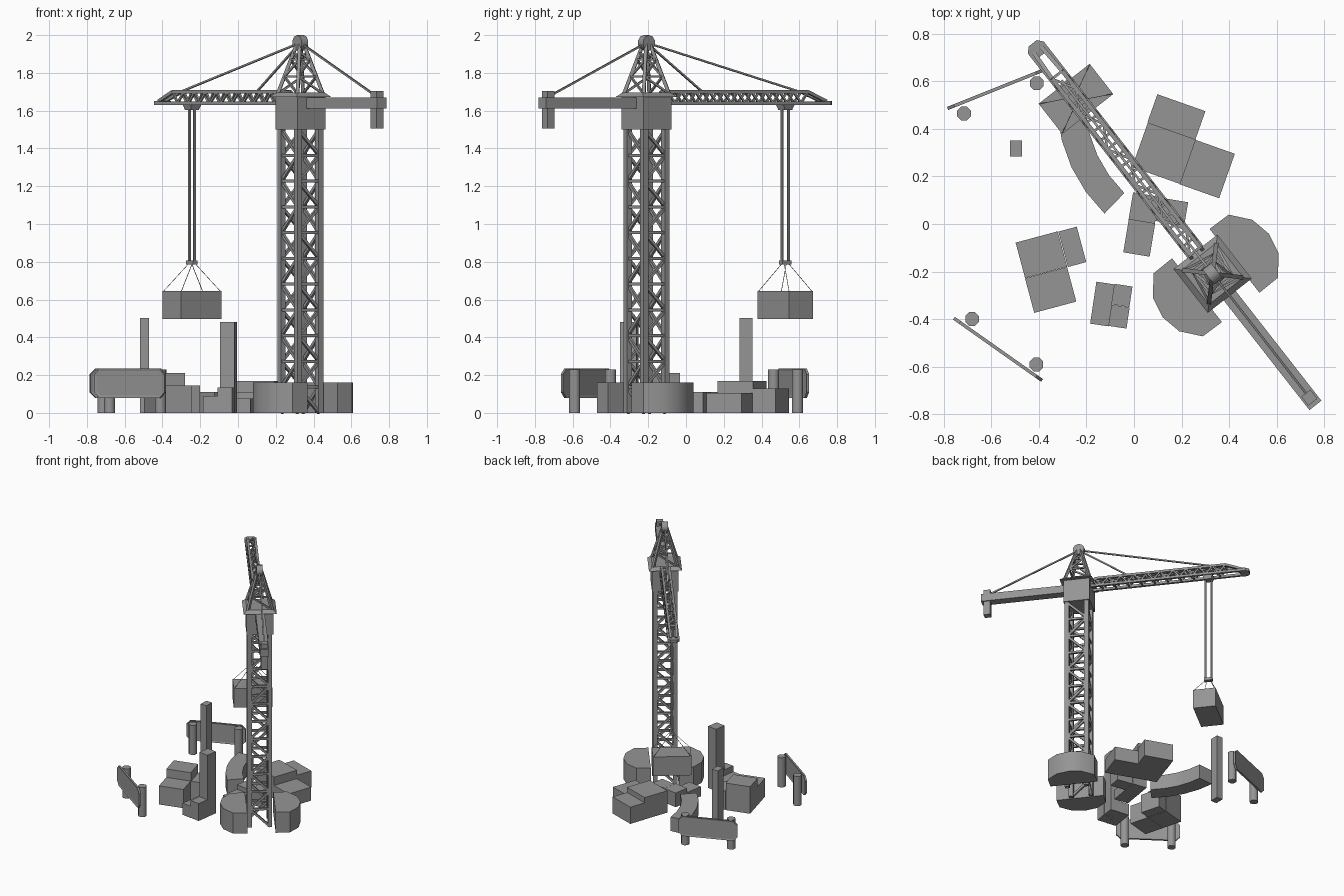
import bpy, bmesh, math
from mathutils import Matrix, Vector

if "Cube" in bpy.data.objects:
    bpy.data.objects.remove(bpy.data.objects["Cube"])

# Crane frame: local +x runs along the jib
CRANE = Matrix.Translation((0.330, -0.209, 0)) @ Matrix.Rotation(math.radians(128), 4, 'Z')
WORLD = Matrix.Translation((0.004, -0.003, 0))

GREY = bpy.data.materials.new("dark_grey")
GREY.diffuse_color = (0.3, 0.3, 0.3, 1)
GREY.use_nodes = True
GREY.node_tree.nodes["Principled BSDF"].inputs["Base Color"].default_value = GREY.diffuse_color


def finish(bm, name, mat=WORLD, smooth=None):
    bmesh.ops.recalc_face_normals(bm, faces=bm.faces)
    me = bpy.data.meshes.new(name)
    bm.to_mesh(me)
    bm.free()
    me.transform(mat)
    me.materials.append(GREY)
    ob = bpy.data.objects.new(name, me)
    bpy.context.collection.objects.link(ob)
    if smooth:
        bpy.ops.object.select_all(action='DESELECT')
        ob.select_set(True)
        bpy.context.view_layer.objects.active = ob
        bpy.ops.object.shade_smooth_by_angle(angle=math.radians(smooth))
    return ob


def add_beam(bm, a, b, t):
    a, b = Vector(a), Vector(b)
    d = b - a
    up = Vector((0, 0, 1)) if math.hypot(d.x, d.y) > 1e-4 else Vector((1, 0, 0))
    z = d.normalized()
    x = up.cross(z).normalized()
    y = z.cross(x)
    m = Matrix((x, y, z)).transposed().to_4x4()
    m.translation = (a + b) / 2
    bmesh.ops.create_cube(bm, size=1, matrix=m @ Matrix.Diagonal((t, t, d.length, 1)))


def beams(name, items, mat=CRANE):
    bm = bmesh.new()
    for a, b, t in items:
        add_beam(bm, a, b, t)
    return finish(bm, name, mat)


def block(name, x, y, w, d, z0, z1, angle=0, mat=WORLD):
    bm = bmesh.new()
    m = Matrix.Translation((x, y, (z0 + z1) / 2)) @ Matrix.Rotation(math.radians(angle), 4, 'Z')
    bmesh.ops.create_cube(bm, size=1, matrix=m @ Matrix.Diagonal((w, d, z1 - z0, 1)))
    return finish(bm, name, mat)


def prism(name, pts, z0, z1, mat=WORLD, smooth=None):
    bm = bmesh.new()
    f = bm.faces.new([bm.verts.new((x, y, z0)) for x, y in pts])
    r = bmesh.ops.extrude_face_region(bm, geom=[f])
    bmesh.ops.translate(bm, vec=(0, 0, z1 - z0),
                        verts=[v for v in r['geom'] if isinstance(v, bmesh.types.BMVert)])
    return finish(bm, name, mat, smooth)


def frustum(name, x, half0, half1, z0, z1, mat=CRANE):
    bm = bmesh.new()
    k = math.sqrt(2)
    m = Matrix.Translation((x, 0, (z0 + z1) / 2)) @ Matrix.Rotation(math.pi / 4, 4, 'Z')
    bmesh.ops.create_cone(bm, cap_ends=True, segments=4, radius1=half0 * k, radius2=half1 * k,
                          depth=z1 - z0, matrix=m)
    return finish(bm, name, mat)


def cylinder(name, loc, r, h, n, rot=None, mat=WORLD):
    bm = bmesh.new()
    m = Matrix.Translation(loc) @ (rot or Matrix.Identity(4))
    bmesh.ops.create_cone(bm, cap_ends=True, segments=n, radius1=r, radius2=r, depth=h, matrix=m)
    return finish(bm, name, mat, 50)


CORNERS = [(1, 1), (-1, 1), (-1, -1), (1, -1)]


def lattice(levels, t, first_rung=0):
    """One diagonal and one rung per face between square rings given as (half size, z)."""
    out = []
    for i, ((h0, z0), (h1, z1)) in enumerate(zip(levels, levels[1:])):
        for k in range(4):
            (ax, ay), (bx, by) = CORNERS[k], CORNERS[(k + 1) % 4]
            a0, b0 = (ax * h0, ay * h0, z0), (bx * h0, by * h0, z0)
            a1, b1 = (ax * h1, ay * h1, z1), (bx * h1, by * h1, z1)
            out.append((a0, b1, t) if i % 2 else (b0, a1, t))
            if i >= first_rung:
                out.append((a0, b0, t))
    return out


# Tower mast
H = 0.071
beams("mast_legs", [((x * H, y * H, 0), (x * H, y * H, 1.5), 0.031) for x, y in CORNERS])
beams("mast_bracing", lattice([(H, 1.5 * i / 11) for i in range(12)], 0.016, 1))

# Slewing cab, deck and apex frame
block("cab", 0, 0, 0.188, 0.188, 1.5, 1.672, 0, CRANE)
frustum("cab_deck", 0, 0.117, 0.092, 1.672, 1.695)
beams("apex_legs", [((x * .085, y * .085, 1.69), (x * .014, y * .014, 1.95), 0.018) for x, y in CORNERS])
beams("apex_bracing", lattice([(.085, 1.69), (.06, 1.78), (.036, 1.87), (.025, 1.91)], 0.011, 1))
cylinder("apex_sheave", (0, 0, 1.959), 0.041, 0.045, 10, Matrix.Rotation(math.pi / 2, 4, 'X'), CRANE)

# Jib truss: two bottom chords, two top chords sloping to the tip
BW, TW, ZB, ZT, N = 0.033, 0.027, 1.64, 1.70, 10
X0, X1, XE = 0.12, 1.06, 1.21
chords, web = [], []
step = (X1 - X0) / N
for s in (1, -1):
    chords += [((0.08, s * BW, ZB), (XE - 0.02, s * BW, ZB), 0.018),
               ((X0, s * TW, ZT), (X1, s * TW, ZT), 0.017),
               ((0.08, s * BW, ZB), (X0, s * TW, ZT), 0.015),
               ((X1, s * TW, ZT), (XE - 0.02, s * 0.02, ZB + 0.01), 0.017)]
    for i in range(N):
        x = X0 + step * i
        web += [((x, s * TW, ZT), (x + step / 2, s * BW, ZB), 0.011),
                ((x + step / 2, s * BW, ZB), (x + step, s * TW, ZT), 0.011)]
for i in range(N + 1):
    x = X0 + step * i
    web.append(((x, -TW, ZT), (x, TW, ZT), 0.011))
    if i < N:
        s = 1 if i % 2 else -1
        web.append(((x + step / 2, -BW, ZB), (x + step / 2, BW, ZB), 0.011))
        web.append(((x, -s * TW, ZT), (x + step, s * TW, ZT), 0.01))
beams("jib_chords", chords)
beams("jib_web", web)
prism("jib_tip", [(1.165, -.042), (1.205, -.042), (1.228, -.022), (1.228, .022), (1.205, .042), (1.165, .042)],
      1.63, 1.652, CRANE)

# Counter jib and counterweight
block("counter_jib", -0.393, 0, 0.617, 0.064, 1.612, 1.67, 0, CRANE)
block("counterweight", -0.66, 0, 0.048, 0.048, 1.505, 1.705, 0, CRANE)

# Stay cables
APEX = (0, 0, 1.96)
beams("stay_cables", [(APEX, (1.03, 0, 1.70), 0.01), (APEX, (0.375, 0, 1.70), 0.01),
                      (APEX, (-0.645, 0, 1.68), 0.01)])

# Trolley, hoist cables, hook block and hanging load
TX = 0.932
frustum("trolley", TX, 0.026, 0.036, 1.603, 1.635)
beams("hoist_cables", [((TX + s * .021, 0, 0.79), (TX + s * .021, 0, 1.61), 0.012) for s in (1, -1)])
block("hook_block", TX, 0, 0.06, 0.03, 0.785, 0.806, 0, CRANE)
beams("load_slings", [((TX + x * .015, y * .01, 0.79), (TX + x * .077, y * .132, 0.643), 0.0025)
                      for x, y in CORNERS])
block("hanging_load", TX, 0, 0.161, 0.272, 0.497, 0.645, 0, CRANE)

# Round-fronted buildings either side of the mast
half = [(.17, .1), (.168, .2), (.09, .265)]
front = half + [(0, .284)] + [(-u, v) for u, v in half[::-1]]
for s, side in ((1, "left"), (-1, "right")):
    prism("round_building_" + side, [(u - .014, s * v - .006) for u, v in front], 0, 0.16, CRANE, 42)

# Curved building
angs = [math.radians(184 + 42 * i / 4) for i in range(5)]
ring = [(r * math.cos(a), r * math.sin(a)) for r, seq in ((0.655, angs), (0.535, angs[::-1])) for a in seq]
prism("curved_building", [(0.327 + x, 0.518 + y) for x, y in ring], 0, 0.11, WORLD, 35)

# Box buildings: x, y, width, depth, height, angle
for name, x, y, w, d, h, a in (
        ("north_block_low", .174, .453, .214, .126, .13, -19.5),
        ("north_block_tall", .122, .300, .214, .198, .17, -19.5),
        ("north_block_side", .303, .234, .177, .198, .105, -19.5),
        ("west_block_tall", -.393, -.126, .183, .154, .21, 15),
        ("west_block_side", -.263, -.093, .08, .154, .145, 15),
        ("west_block_low", -.354, -.274, .183, .15, .145, 15),
        ("south_block_low", -.137, -.333, .077, .178, .09, -8.5),
        ("south_block_tower", -.055, -.297, .077, .087, .48, -8.5),
        ("south_block_mid", -.067, -.386, .077, .09, .135, -8.5),
        ("centre_block_top", .038, .07, .112, .115, .11, -9.5),
        ("centre_block_low", .018, -.055, .112, .142, .075, -9.5),
        ("centre_block_side", .155, .055, .122, .1, .11, -9.5),
        ("lone_tower", -.499, .32, .05, .068, .503, 0)):
    block(name, x, y, w, d, 0, h, a)

# Billboards: chamfered panel on two octagonal posts
for tag, a, b, posts in (("north", (-.787, .488), (-.387, .648), [(-.718, .467), (-.412, .594)]),
                         ("south", (-.76, -.393), (-.39, -.654), [(-.684, -.396), (-.414, -.587)])):
    dx, dy = b[0] - a[0], b[1] - a[1]
    w, c, h = math.hypot(dx, dy) / 2, 0.03, 0.077
    m = (Matrix.Translation(((a[0] + b[0]) / 2, (a[1] + b[1]) / 2, 0.157))
         @ Matrix.Rotation(math.atan2(dy, dx), 4, 'Z') @ Matrix.Rotation(math.pi / 2, 4, 'X'))
    outline = [(w, h - c), (w - c, h), (c - w, h), (-w, h - c), (-w, c - h), (c - w, -h), (w - c, -h), (w, c - h)]
    ob = prism(tag + "_billboard_panel", outline, -0.007, 0.007, Matrix.Identity(4))
    bm = bmesh.new()
    bm.from_mesh(ob.data)
    bmesh.ops.inset_individual(bm, faces=[f for f in bm.faces if abs(f.normal.z) > .9],
                               thickness=0.012, depth=-0.003)
    bm.to_mesh(ob.data)
    bm.free()
    ob.data.transform(WORLD @ m)
    for i, (x, y) in enumerate(posts):
        cylinder(f"{tag}_billboard_post_{i + 1}", (x, y, 0.115), 0.031, 0.23, 8,
                 Matrix.Rotation(math.pi / 8, 4, 'Z'))
